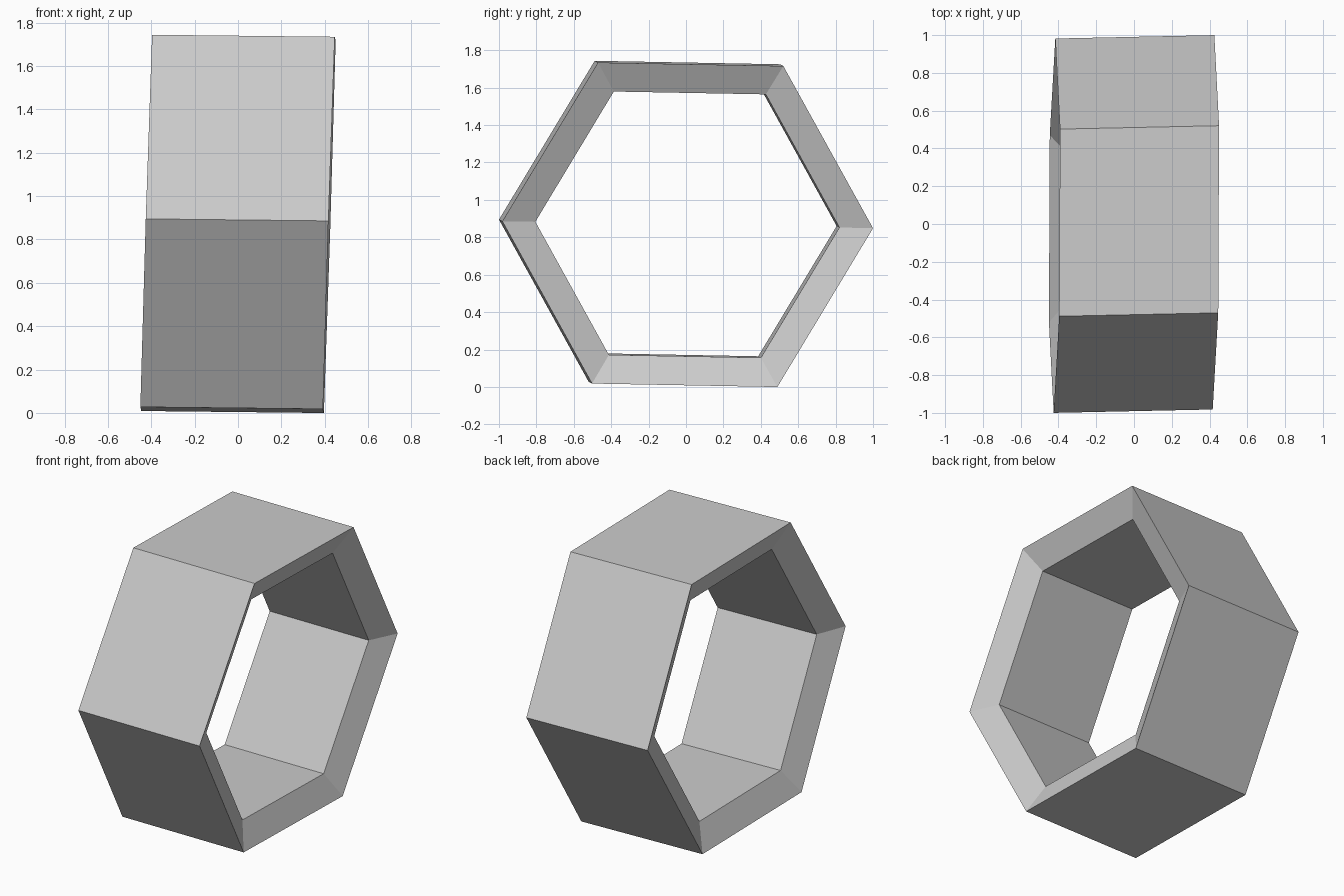
import bpy, bmesh, math
from mathutils import Matrix

if "Cube" in bpy.data.objects:
    bpy.data.objects.remove(bpy.data.objects["Cube"])

SIDES = 6
TURN = math.radians(-1.07)   # small roll about the ring axis
# Cross-section (x, radius): wide outer wall, narrower inner wall, sloped rims
PROFILE = [(-0.421, 0.991), (0.421, 0.991), (0.344, 0.813), (-0.344, 0.813)]

# Slight lean of the ring, then lift onto the floor
lean = Matrix(((1, 0.005, 0.0315, 0),
               (0.0214, 1, 0, 0),
               (-0.011, 0, 1, 0.8715),
               (0, 0, 0, 1)))

# Hexagonal ring: sweep the cross-section around x
bm = bmesh.new()
rings = []
for i in range(SIDES):
    a = TURN + i * math.tau / SIDES
    rings.append([bm.verts.new(lean @ Matrix.Rotation(0, 4, 'X').to_3x3().to_4x4()
                               @ Matrix.Translation((x, r * math.cos(a), r * math.sin(a))).to_translation())
                  for x, r in PROFILE])
n = len(PROFILE)
for i in range(SIDES):
    cur, nxt = rings[i], rings[(i + 1) % SIDES]
    for j in range(n):
        k = (j + 1) % n
        bm.faces.new((cur[j], cur[k], nxt[k], nxt[j]))
bmesh.ops.recalc_face_normals(bm, faces=bm.faces)

mesh = bpy.data.meshes.new("hexagonal_ring")
bm.to_mesh(mesh)
bm.free()
ring = bpy.data.objects.new("hexagonal_ring", mesh)
bpy.context.collection.objects.link(ring)
